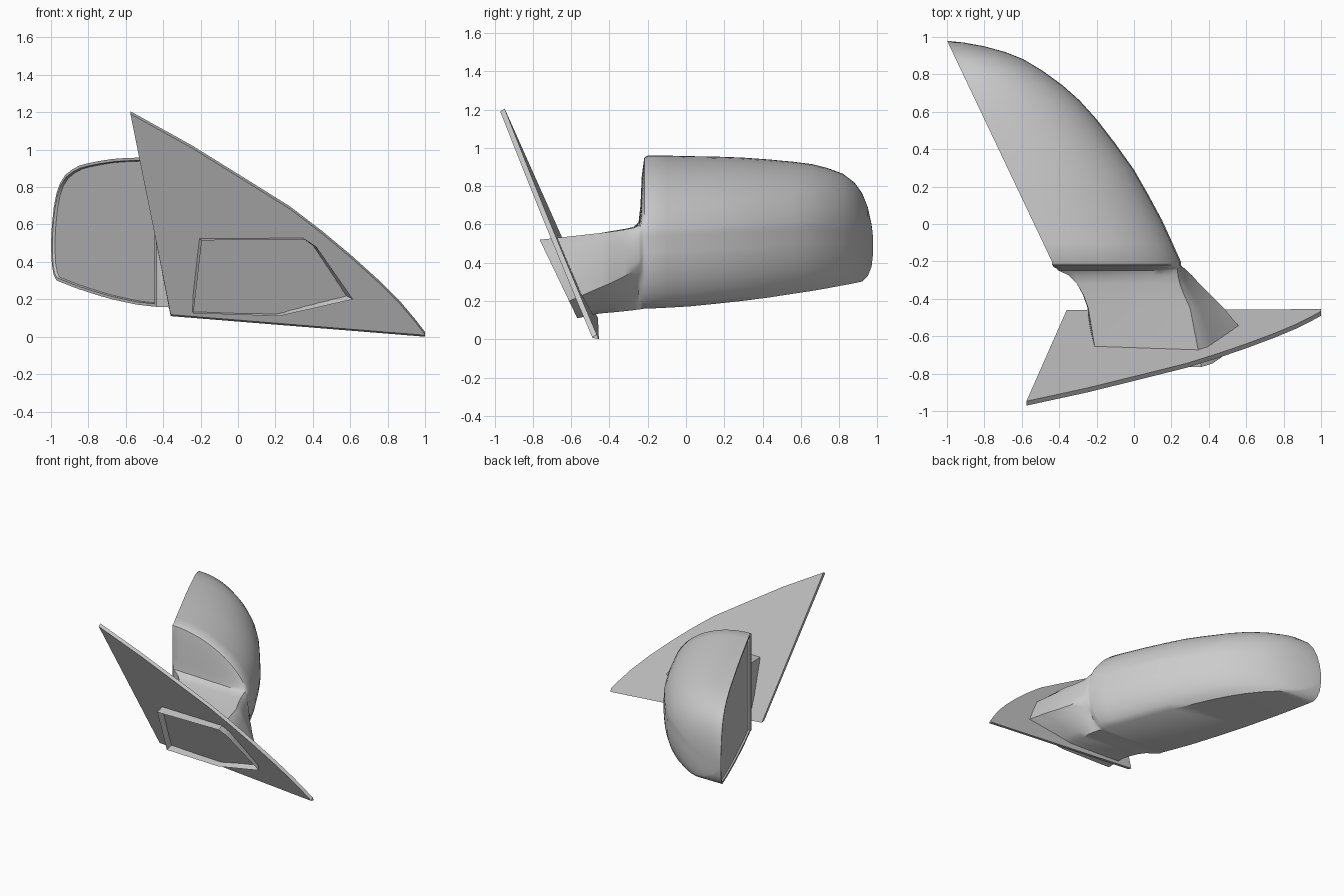
import bpy, bmesh, math

cube = bpy.data.objects.get("Cube")
if cube:
    bpy.data.objects.remove(cube, do_unlink=True)

grey = bpy.data.materials.new("plain grey")
grey.use_nodes = True
grey.diffuse_color = (0.6, 0.6, 0.6, 1)
grey.node_tree.nodes["Principled BSDF"].inputs["Base Color"].default_value = grey.diffuse_color


def finish(bm, name, angle):
    mesh = bpy.data.meshes.new(name)
    bm.to_mesh(mesh)
    bm.free()
    mesh.materials.append(grey)
    ob = bpy.data.objects.new(name, mesh)
    bpy.context.collection.objects.link(ob)
    bpy.ops.object.select_all(action='DESELECT')
    ob.select_set(True)
    bpy.context.view_layer.objects.active = ob
    bpy.ops.object.shade_smooth_by_angle(angle=math.radians(angle))


def lerp(a, b, t):
    return tuple(p + (q - p) * t for p, q in zip(a, b))


# Points per stretch: top, shoulder, outer wall, underside turn
STEPS = (14, 2, 6, 5)


def arm_ring(y_of, corners):
    """Section with straight stretches between six corners."""
    pts = [corners[0]]
    for (a, b), n in zip(zip(corners[1:], corners[2:]), STEPS):
        pts += [lerp(a, b, i / n) for i in range(n)]
    pts.append(corners[-1])
    return [(x, y_of(z), z) for x, z in pts]


def shell_ring(y, outer, top, bottom):
    """Rounded housing section, flat on the glass side and underneath."""
    glass = -0.42 - 0.475 * (y + 0.24)
    width = outer - glass
    mid = bottom + (top - bottom) * 0.43
    power = 1.08 - 0.12 * min(1, max(0, y + 0.2))

    def arc(deg):
        a = math.radians(deg)
        return (glass + width * max(0, math.cos(a)) ** power,
                mid + (top - mid) * math.sin(a) ** power)

    low = mid - (mid - bottom) * 0.2
    pts = [(glass, bottom)]
    pts += [arc(90 - 78 * i / STEPS[0]) for i in range(STEPS[0])]
    pts += [arc(12 - 4 * i / STEPS[1]) for i in range(STEPS[1])]
    start = arc(8)
    pts += [lerp(start, (outer, low), i / STEPS[2]) for i in range(STEPS[2])]
    for i in range(STEPS[3] + 1):
        a = math.pi * 0.4 * i / STEPS[3]
        drop = math.sin(a) / math.sin(math.pi * 0.4)
        pts.append((outer - width * 0.27 * (1 - math.cos(a)), low + (bottom - low) * drop))
    return [(x, y, z) for x, z in pts]


# Arm: open slanted end, straight run, then flare into the housing
rings = [
    arm_ring(lambda z: -0.515 - 0.48 * z,
             [(-.238, .125), (-.193, .515), (.36, .52), (.42, .48), (.615, .2), (.22, .11)]),
    arm_ring(lambda z: -0.45,
             [(-.248, .14), (-.245, .555), (.3, .555), (.33, .52), (.48, .27), (.19, .135)]),
    arm_ring(lambda z: -0.38,
             [(-.272, .146), (-.27, .567), (.268, .564), (.295, .53), (.41, .3), (.18, .141)]),
    arm_ring(lambda z: -0.32,
             [(-.305, .15), (-.305, .577), (.245, .573), (.268, .54), (.35, .33), (.17, .147)]),
    arm_ring(lambda z: -0.275,
             [(-.348, .155), (-.348, .587), (.235, .582), (.252, .55), (.31, .36), (.155, .152)]),
]
neck = arm_ring(lambda z: -0.248,
                [(-.405, .16), (-.405, .612), (.232, .594), (.25, .56), (.28, .38), (.14, .156)])
rings.append(neck)

stations = [
    (-.2, .25, .96, .16), (-.1, .205, .96, .165), (.02, .15, .957, .172),
    (.15, .08, .955, .185), (.29, 0, .95, .2), (.43, -.1, .94, .218),
    (.56, -.2, .928, .238), (.66, -.29, .915, .253), (.74, -.38, .895, .267),
    (.82, -.49, .865, .282), (.88, -.59, .82, .293), (.92, -.69, .765, .302),
    (.95, -.8, .69, .33), (.97, -.91, .6, .38), (.978, -.985, .53, .45),
]
shell = [shell_ring(*s) for s in stations]
for y, t in ((-.238, .25), (-.231, .7), (-.218, .97)):
    rings.append([(x, y, z) for x, _, z in (lerp(a, b, t) for a, b in zip(neck, shell[0]))])
first_glass = len(rings)
rings += shell

# Loft arm and housing as one skin
bm = bmesh.new()
loops = [[bm.verts.new(p) for p in ring] for ring in rings]
glass_faces = []
for k, (a, b) in enumerate(zip(loops, loops[1:])):
    for i in range(len(a)):
        j = (i + 1) % len(a)
        face = bm.faces.new((a[i], a[j], b[j], b[i]))
        if i == 0 and k >= first_glass:
            glass_faces.append(face)
bm.faces.new(loops[-1])
bmesh.ops.recalc_face_normals(bm, faces=bm.faces)

# Recessed mirror glass with a thin rim
bmesh.ops.inset_region(bm, faces=glass_faces, thickness=0.015, use_even_offset=True)
bmesh.ops.inset_region(bm, faces=glass_faces, thickness=0.004, depth=-0.014, use_even_offset=True)
finish(bm, "mirror_housing_and_arm", 38)

# Slanted triangular mounting plate, its front face slightly smaller than its back
slope = [(-.575, 1.205), (-.25, 1.025), (0, .87), (.28, .695), (.45, .565), (.6, .44),
         (.75, .305), (.87, .185), (.95, .09), (1, .025)]
base = [(1, 0), (-.36, .11)]
outline = slope + base
inner = [(x, z - 0.014) for x, z in slope] + [(x, z + 0.008) for x, z in base]
bm = bmesh.new()
front, back = [[bm.verts.new((x, -0.49 - 0.033 * (x + .36) - 0.4515 * (z - .11) + dy, z))
                for x, z in pts] for pts, dy in ((inner, 0), (outline, 0.03))]
bm.faces.new(front)
bm.faces.new(back[::-1])
for i in range(len(outline)):
    j = (i + 1) % len(outline)
    bm.faces.new((front[i], front[j], back[j], back[i]))
bmesh.ops.recalc_face_normals(bm, faces=bm.faces)
finish(bm, "mounting_plate", 30)
